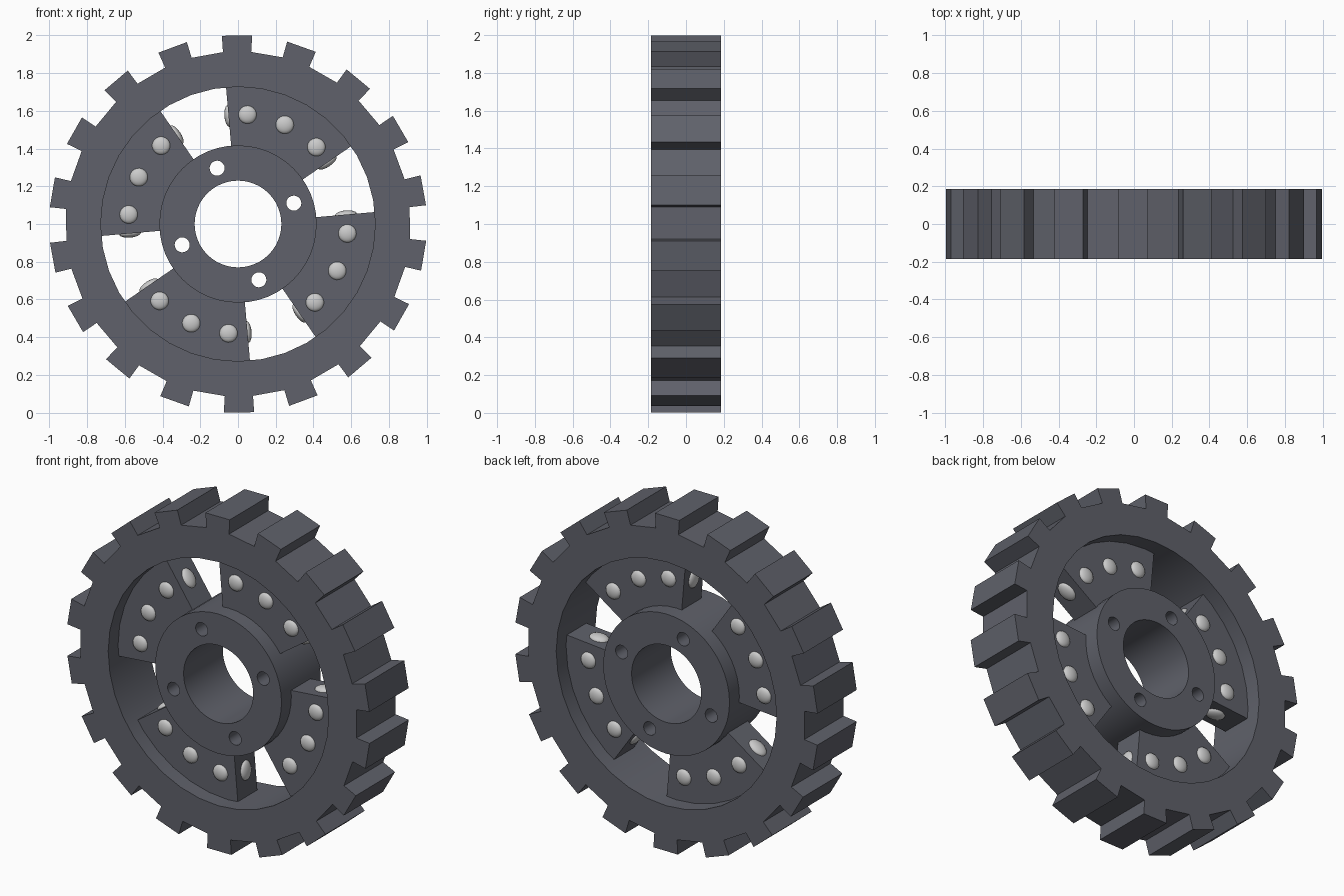
import bpy, bmesh
from math import cos, sin, radians, pi
from mathutils import Matrix, Vector

if "Cube" in bpy.data.objects:
    bpy.data.objects.remove(bpy.data.objects["Cube"])

HALF = 0.185       # half width of the wheel
CENTRE_Z = 1.0
dark = bpy.data.materials.new("dark_metal")
dark.diffuse_color = (0.115, 0.12, 0.145, 1)
dark.use_nodes = True
dark.node_tree.nodes["Principled BSDF"].inputs["Base Color"].default_value = dark.diffuse_color


def polar(r, deg):
    return (r * cos(radians(deg)), r * sin(radians(deg)))


def circle(r, n, cx=0, cy=0):
    return [(cx + r * cos(2 * pi * i / n), cy + r * sin(2 * pi * i / n)) for i in range(n)]


def smooth(obj):
    bpy.ops.object.select_all(action='DESELECT')
    obj.select_set(True)
    bpy.context.view_layer.objects.active = obj
    bpy.ops.object.shade_smooth_by_angle(angle=radians(30))


def plate(name, loops, half):
    """Extrude closed outlines (inner loops are holes) along y."""
    cu = bpy.data.curves.new(name + "_outline", 'CURVE')
    cu.dimensions = '2D'
    cu.fill_mode = 'BOTH'
    cu.extrude = half
    for pts in loops:
        s = cu.splines.new('POLY')
        s.points.add(len(pts) - 1)
        for p, (x, y) in zip(s.points, pts):
            p.co = (x, y, 0, 1)
        s.use_cyclic_u = True
    tmp = bpy.data.objects.new(name + "_tmp", cu)
    bpy.context.collection.objects.link(tmp)
    bpy.context.view_layer.update()
    mesh = bpy.data.meshes.new_from_object(tmp)
    bpy.data.objects.remove(tmp)
    bm = bmesh.new()
    bm.from_mesh(mesh)
    bmesh.ops.remove_doubles(bm, verts=bm.verts, dist=1e-4)
    bmesh.ops.transform(bm, verts=bm.verts,
                        matrix=Matrix.Translation((0, 0, CENTRE_Z)) @ Matrix.Rotation(pi / 2, 4, 'X'))
    bmesh.ops.recalc_face_normals(bm, faces=bm.faces)
    bm.to_mesh(mesh)
    bm.free()
    mesh.materials.clear()
    mesh.materials.append(dark)
    obj = bpy.data.objects.new(name, mesh)
    bpy.context.collection.objects.link(obj)
    smooth(obj)
    return obj


# Toothed rim: 18 square teeth
outline = []
for k in range(18):
    a = 90.3 + 20 * k
    outline += [polar(0.915, a - 4.7), polar(1.002, a - 4.6), polar(1.002, a + 4.6), polar(0.915, a + 4.7)]
plate("toothed_rim", [outline, circle(0.728, 36)], HALF)

# Hub with bore and four bolt holes
bolt_holes = [circle(0.04, 20, *polar(0.316, 20.5 + 90 * k)) for k in range(4)]
plate("hub", [circle(0.417, 48), circle(0.23, 48)] + bolt_holes, HALF)

# Webs joining hub and rim
WEB = 0.092
START, END = 34.5, 95.0
MID = (START + END) / 2
for k in range(4):
    angs = [START + 90 * k + (END - START) * i / 8 for i in range(9)]
    sector = [polar(0.745, a) for a in angs] + [polar(0.405, a) for a in reversed(angs)]
    plate("web_%d" % (k + 1), [sector], WEB)

# Domed studs on both faces and both ends of every web
bm = bmesh.new()


def stud(r, deg, y, sx, sy, normal):
    """Flattened ball: sx radial, sy across, low along the surface normal."""
    x, z = polar(r, deg)
    radial = Vector((cos(radians(deg)), 0, sin(radians(deg))))
    n = Vector(normal).normalized()
    side = n.cross(radial)
    m = Matrix((radial * sx, side * sy, n * 0.022)).transposed().to_4x4()
    m.translation = (x, y, z + CENTRE_Z)
    bmesh.ops.create_uvsphere(bm, u_segments=20, v_segments=12, radius=1, matrix=m)


for k in range(4):
    for d in (-20.3, 0, 20.3):
        for s in (-1, 1):
            stud(0.582, MID + 90 * k + d, s * WEB, 0.048, 0.048, (0, s, 0))
    for a, s in ((START + 90 * k, 1), (END + 90 * k, -1)):
        t = radians(a)
        stud(0.575, a, 0, 0.058, 0.046, (s * sin(t), 0, -s * cos(t)))
bmesh.ops.recalc_face_normals(bm, faces=bm.faces)
me = bpy.data.meshes.new("web_studs")
bm.to_mesh(me)
bm.free()
studs = bpy.data.objects.new("web_studs", me)
bpy.context.collection.objects.link(studs)
smooth(studs)
